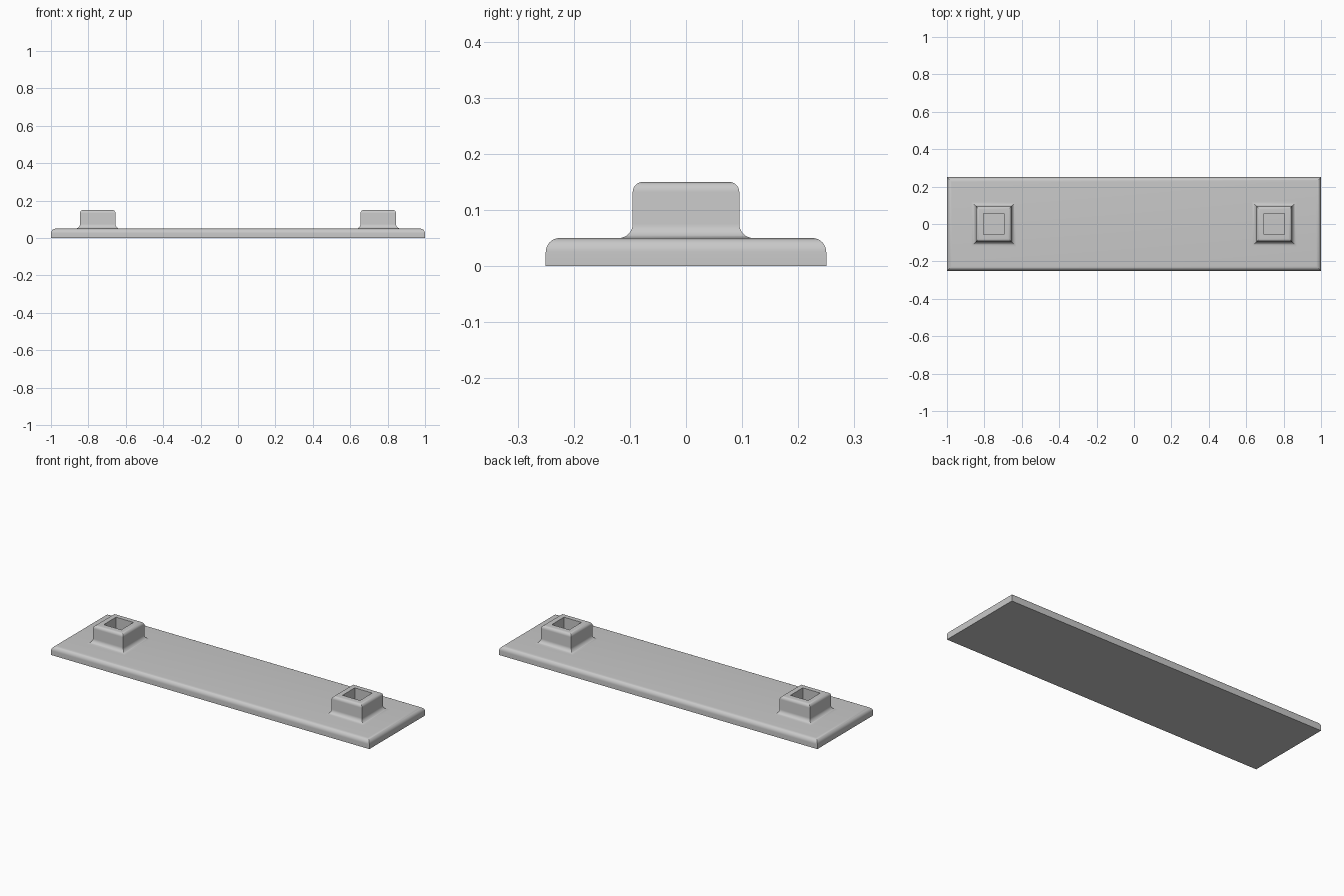
import bpy, bmesh, math

cube = bpy.data.objects.get("Cube")
if cube:
    bpy.data.objects.remove(cube, do_unlink=True)

grey = bpy.data.materials.new("light grey")
grey.use_nodes = True
colour = (0.58, 0.58, 0.58, 1)
grey.diffuse_color = colour
grey.node_tree.nodes["Principled BSDF"].inputs["Base Color"].default_value = colour


def arc(cx, cz, radius, start, end, steps=8):
    """Profile points (inset, height) along a circular arc, in degrees."""
    angles = [math.radians(start + (end - start) * i / steps) for i in range(steps + 1)]
    return [(cx + radius * math.cos(a), cz + radius * math.sin(a)) for a in angles]


def loft(name, half_x, half_y, profile, centre_x=0, capped=False):
    """Sweep a profile of (outset, height) round a mitred rectangle."""
    bm = bmesh.new()
    rings = []
    for out, z in profile:
        x, y = half_x + out, half_y + out
        rings.append([bm.verts.new((centre_x + sx * x, sy * y, z))
                      for sx, sy in ((-1, -1), (1, -1), (1, 1), (-1, 1))])
    for low, high in zip(rings, rings[1:]):
        for i in range(4):
            j = (i + 1) % 4
            bm.faces.new((low[i], low[j], high[j], high[i]))
    if capped:
        bm.faces.new(rings[0][::-1])
        bm.faces.new(rings[-1])
    mesh = bpy.data.meshes.new(name)
    bm.to_mesh(mesh)
    bm.free()
    mesh.materials.append(grey)
    obj = bpy.data.objects.new(name, mesh)
    bpy.context.collection.objects.link(obj)
    bpy.ops.object.select_all(action='DESELECT')
    obj.select_set(True)
    bpy.context.view_layer.objects.active = obj
    bpy.ops.object.shade_smooth_by_angle(angle=math.radians(30))
    return obj


# Base plate with rounded upper edges
TOP, ROUND = 0.05, 0.025
loft("base_plate", 1, 0.25,
     [(0, 0)] + arc(-ROUND, TOP - ROUND, ROUND, 0, 90), capped=True)

# Square sockets: flared foot, straight wall, rounded rim, open well
HEIGHT, HALF, RIM, WELL = 0.15, 0.095, 0.018, 0.055
socket = (arc(ROUND, TOP + ROUND, ROUND, 270, 180)
          + arc(-RIM, HEIGHT - RIM, RIM, 0, 90)
          + [(WELL - HALF, HEIGHT), (WELL - HALF, TOP)])
for side, x in (("left", 0.75), ("right", -0.75)):
    loft(side + "_socket", HALF, HALF, socket, centre_x=x)
